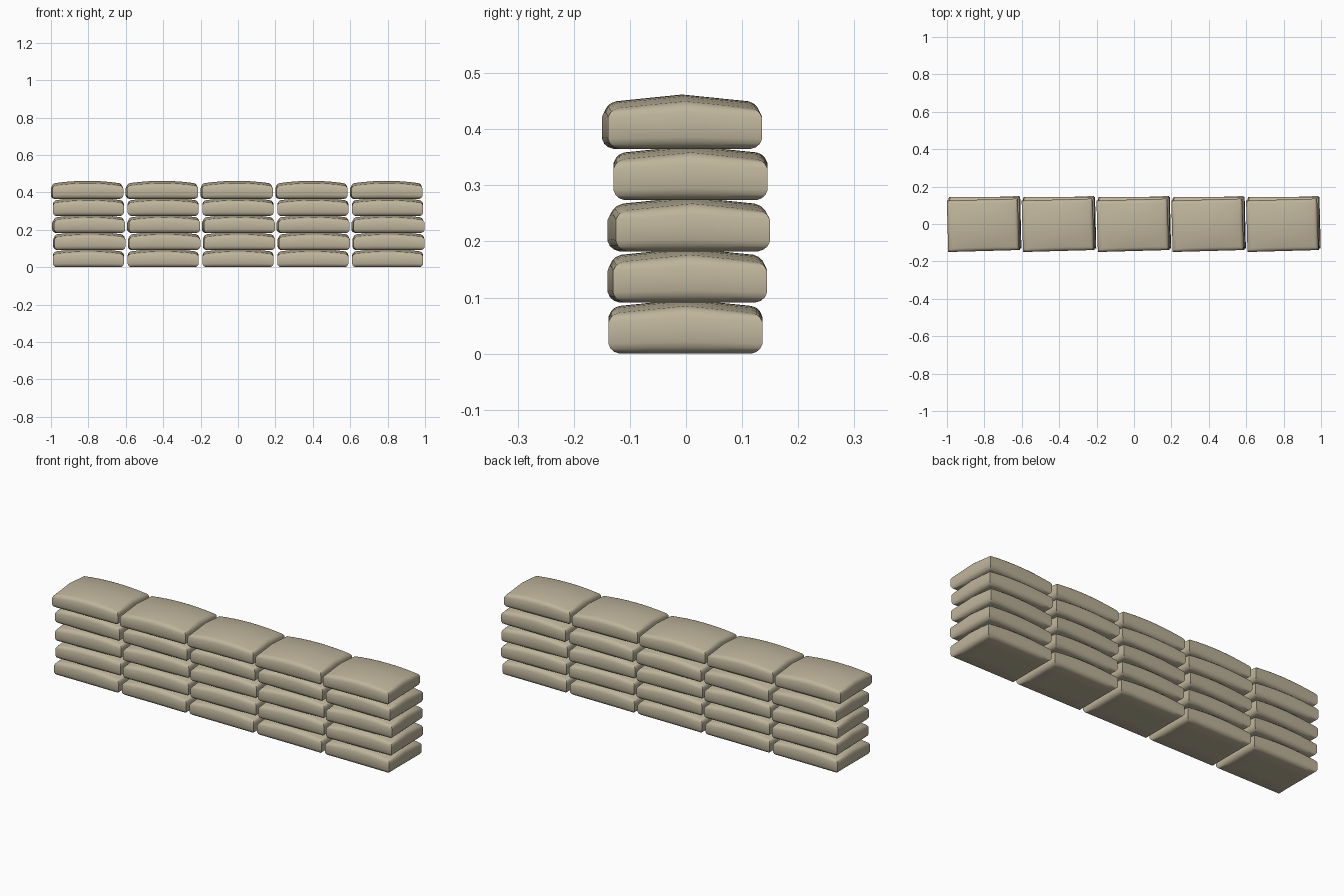
import bpy, bmesh, math
from mathutils import Matrix, Vector

if "Cube" in bpy.data.objects:
    bpy.data.objects.remove(bpy.data.objects["Cube"])

LENGTH, WIDTH, HEIGHT = 0.38, 0.275, 0.073
HX, HY = LENGTH / 2, WIDTH / 2
CROWN = 0.012          # extra rise of the stuffed top, along each axis
PITCH = 0.0912         # row height

mat = bpy.data.materials.new("sandbag canvas")
mat.diffuse_color = (0.52, 0.46, 0.33, 1)
mat.use_nodes = True
mat.node_tree.nodes["Principled BSDF"].inputs["Base Color"].default_value = mat.diffuse_color

# rounded edge profile: height -> inset
PROFILE = [(0.0, 0.020), (0.003, 0.011), (0.009, 0.004), (0.018, 0.0),
           (0.056, 0.0), (0.065, 0.005), (0.070, 0.011), (HEIGHT, 0.020)]


def inset_at(z):
    return min(PROFILE, key=lambda p: abs(p[0] - z))[1]


def bag_mesh():
    """A box cut into a grid, rounded along its rims and crowned on top."""
    bm = bmesh.new()
    bmesh.ops.create_cube(bm, size=1, matrix=Matrix.Translation((0, 0, HEIGHT / 2))
                          @ Matrix.Diagonal((LENGTH, WIDTH, HEIGHT, 1)))
    cuts = [((0, 0, z), (0, 0, 1)) for z, _ in PROFILE[1:-1]]
    cuts += [((HX * i / 4, 0, 0), (1, 0, 0)) for i in range(-3, 4)]
    cuts += [((0, HY * i / 2, 0), (0, 1, 0)) for i in range(-1, 2)]
    for co, no in cuts:
        bmesh.ops.bisect_plane(bm, geom=bm.verts[:] + bm.edges[:] + bm.faces[:],
                               plane_co=Vector(co), plane_no=Vector(no))
    for v in bm.verts:
        x, y, z = v.co
        d = inset_at(z)
        rise = CROWN * (1 - (x / HX) ** 2) + CROWN * (1 - abs(y) / HY)
        v.co = (x * (HX - d) / HX, y * (HY - d) / HY, z + rise * z / HEIGHT)
    bmesh.ops.recalc_face_normals(bm, faces=bm.faces[:])
    me = bpy.data.meshes.new("sandbag")
    bm.to_mesh(me)
    bm.free()
    me.materials.append(mat)
    me.shade_smooth()
    me.set_sharp_from_angle(angle=math.radians(40))
    return me


# rows from the ground up: x shift, y shift, turn in degrees
ROWS = [(0.0, -0.001, 0.0), (0.005, 0.0025, 1.4), (0.002, 0.005, 2.2),
        (0.0, 0.008, 0.0), (-0.007, -0.007, 1.6)]

mesh = bag_mesh()
for r, (dx, dy, turn) in enumerate(ROWS):
    for c in range(5):
        bag = bpy.data.objects.new(f"sandbag_row{r + 1}_{c + 1}", mesh)
        bag.location = (0.4 * (c - 2) + dx, dy, r * PITCH)
        bag.rotation_euler.z = math.radians(turn)
        bpy.context.collection.objects.link(bag)
